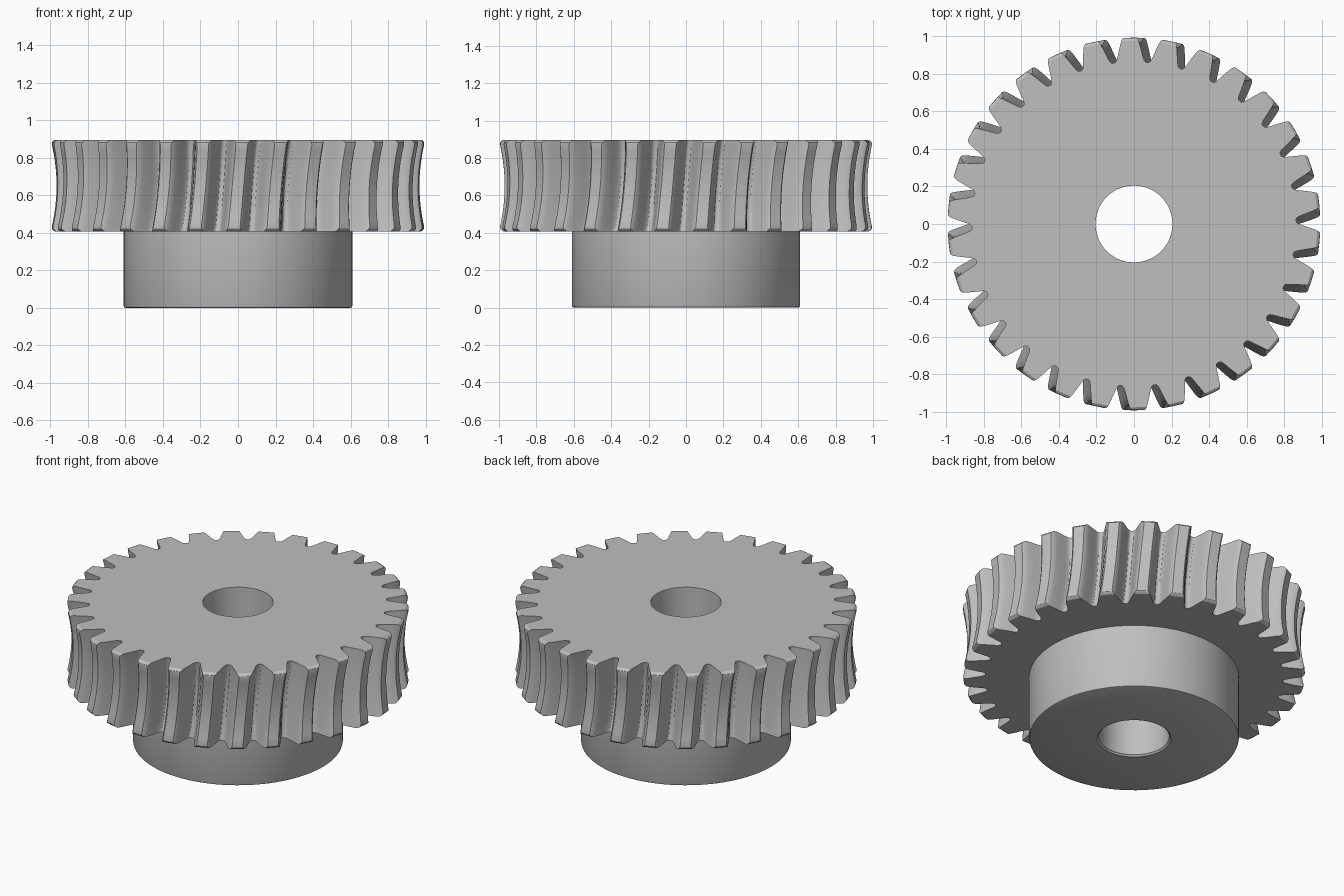
import bpy, bmesh, math

cube = bpy.data.objects.get("Cube")
if cube:
    bpy.data.objects.remove(cube, do_unlink=True)

TEETH = 30
Z_LOW, Z_TOP = 0.408, 0.896
BORE = 0.205
TWIST = 0.045          # total lean of a tooth, radians
THROAT = 0.03          # how far the rim is hollowed at mid height

# Half a tooth from valley to tip: (height fraction, half angle in degrees)
FLANK = [(0, 5.6), (0.02, 5.2), (0.1, 4.7), (0.25, 4.25), (0.5, 3.6),
         (0.75, 2.95), (0.93, 2.35), (1, 1.8)]

steel = bpy.data.materials.new("plain grey steel")
steel.use_nodes = True
GREY = (0.52, 0.52, 0.52, 1)
steel.diffuse_color = GREY
steel.node_tree.nodes["Principled BSDF"].inputs["Base Color"].default_value = GREY


def half_angle(f):
    """Half angle of the tooth at height fraction f."""
    for (f0, a0), (f1, a1) in zip(FLANK, FLANK[1:]):
        if f <= f1:
            return a0 + (a1 - a0) * (f - f0) / (f1 - f0)
    return FLANK[-1][1]


def tooth_ring(z, cap):
    """Toothed outline at height z, tooth height limited to the fraction cap."""
    u = 2 * (z - Z_LOW) / (Z_TOP - Z_LOW) - 1
    hollow = THROAT * (1 - u * u)
    root, tip = 0.865 - hollow, 1.0 - hollow
    half = [(f * cap, half_angle(f * cap) if f > 0 else a) for f, a in FLANK]
    outline = [(0, -6)] + [(f, -a) for f, a in half] + [(f, a) for f, a in reversed(half)]
    ring = []
    for i in range(TEETH):
        for f, a in outline:
            ang = math.radians(90 + i * 360 / TEETH + a) + TWIST * u / 2
            r = root + (tip - root) * f
            ring.append((r * math.cos(ang), r * math.sin(ang), z))
    return ring


def circle_like(ring, r, z):
    """Circle whose points line up with the given outline."""
    return [(r * x / math.hypot(x, y), r * y / math.hypot(x, y), z) for x, y, _ in ring]


def circle(r, z, n=96):
    return [(r * math.cos(math.tau * i / n), r * math.sin(math.tau * i / n), z)
            for i in range(n)]


def loft(name, rings):
    """Join rings one after another, and the last back to the first."""
    bm = bmesh.new()
    rows = [[bm.verts.new(p) for p in ring] for ring in rings]
    n = len(rows[0])
    for a, b in zip(rows, rows[1:] + rows[:1]):
        for i in range(n):
            j = (i + 1) % n
            bm.faces.new((a[i], a[j], b[j], b[i]))
    bmesh.ops.recalc_face_normals(bm, faces=bm.faces)
    mesh = bpy.data.meshes.new(name)
    bm.to_mesh(mesh)
    bm.free()
    mesh.materials.append(steel)
    obj = bpy.data.objects.new(name, mesh)
    bpy.context.collection.objects.link(obj)
    bpy.ops.object.select_all(action='DESELECT')
    obj.select_set(True)
    bpy.context.view_layer.objects.active = obj
    bpy.ops.object.shade_smooth_by_angle(angle=math.radians(30))
    return obj


# Toothed rim: rounded tooth ends, hollowed and leaning between them
ends = [(0, 0.84), (0.006, 0.92), (0.014, 0.975), (0.026, 1)]
levels = [(Z_LOW + d, c) for d, c in ends]
span = Z_TOP - Z_LOW - 2 * ends[-1][0]
levels += [(Z_LOW + ends[-1][0] + span * k / 12, 1) for k in range(1, 12)]
levels += [(Z_TOP - d, c) for d, c in reversed(ends)]
rings = [tooth_ring(z, c) for z, c in levels]
rings = [circle_like(rings[0], BORE, Z_LOW)] + rings + [circle_like(rings[-1], BORE, Z_TOP)]
loft("gear_wheel", rings)

# Hub with a softened lower edge and bore mouth
profile = [(BORE, Z_LOW), (BORE, 0.01), (BORE + 0.01, 0), (0.6, 0),
           (0.607, 0.003), (0.61, 0.01), (0.61, Z_LOW)]
loft("hub", [circle(r, z) for r, z in profile])
